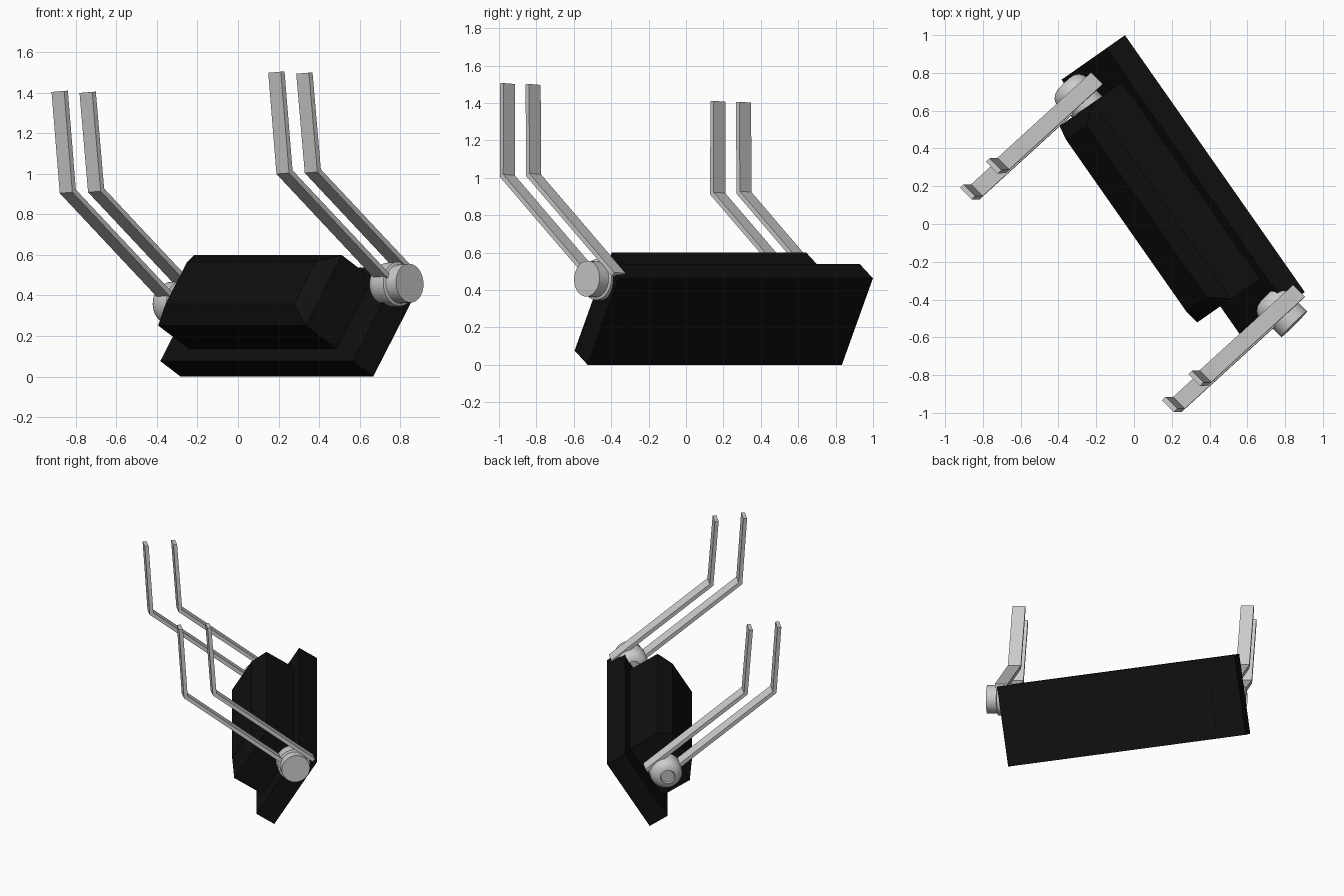
import bpy, bmesh, math
from mathutils import Matrix, Vector

cube = bpy.data.objects.get("Cube")
if cube:
    bpy.data.objects.remove(cube, do_unlink=True)


def material(name, value):
    m = bpy.data.materials.new(name)
    m.use_nodes = True
    colour = (value, value, value, 1)
    m.diffuse_color = colour
    m.node_tree.nodes["Principled BSDF"].inputs["Base Color"].default_value = colour
    return m


BLACK = material("matte black", 0.005)
GREY = material("light grey", 0.6)


def finish(name, bm, mat, frame):
    bmesh.ops.recalc_face_normals(bm, faces=bm.faces)
    mesh = bpy.data.meshes.new(name)
    bm.to_mesh(mesh)
    bm.free()
    mesh.transform(frame)
    mesh.materials.append(mat)
    obj = bpy.data.objects.new(name, mesh)
    bpy.context.collection.objects.link(obj)
    return obj


def box(half_x, y0, y1, z0, z1):
    bm = bmesh.new()
    bmesh.ops.create_cube(bm, size=1)
    for v in bm.verts:
        v.co = (2 * half_x * v.co.x, y0 if v.co.y < 0 else y1, z0 if v.co.z < 0 else z1)
    return bm


def arm(name, path, width, thick, frame):
    """Flat bar bent along a path in the local XZ plane, with mitred corners."""
    pts = [Vector(p) for p in path]
    dirs = [(b - a).normalized() for a, b in zip(pts, pts[1:])]
    left, right = [], []
    for i, p in enumerate(pts):
        d0, d1 = dirs[max(i - 1, 0)], dirs[min(i, len(dirs) - 1)]
        n0, n1 = Vector((-d0.y, d0.x)), Vector((-d1.y, d1.x))
        mitre = (n0 + n1).normalized()
        off = mitre * (thick / 2 / mitre.dot(n0))
        left.append(p + off)
        right.append(p - off)
    bm = bmesh.new()
    rings = []
    for a, b in zip(left, right):
        rings.append([bm.verts.new((q.x, s * width / 2, q.y))
                      for q, s in ((a, -1), (a, 1), (b, 1), (b, -1))])
    for r0, r1 in zip(rings, rings[1:]):
        for k in range(4):
            j = (k + 1) % 4
            bm.faces.new((r0[k], r0[j], r1[j], r1[k]))
    bm.faces.new(rings[0])
    bm.faces.new(rings[-1])
    return finish(name, bm, GREY, frame)


def lathe(name, profile, frame):
    """Spin (radius, y) points around the local Y axis."""
    bm = bmesh.new()
    verts = [bm.verts.new((r, y, 0)) for r, y in profile]
    edges = [bm.edges.new(pair) for pair in zip(verts, verts[1:])]
    bmesh.ops.spin(bm, geom=verts + edges, cent=(0, 0, 0), axis=(0, 1, 0),
                   angle=math.tau, steps=40, use_duplicate=False)
    bmesh.ops.remove_doubles(bm, verts=bm.verts, dist=0.0005)
    obj = finish(name, bm, GREY, frame)
    bpy.ops.object.select_all(action="DESELECT")
    obj.select_set(True)
    bpy.context.view_layer.objects.active = obj
    bpy.ops.object.shade_smooth_by_angle(angle=math.radians(35))


# Leaning body: back plate and chamfered front housing
yaw = Matrix.Rotation(math.radians(-55), 4, "Z")
origin = yaw @ Vector((-0.016, 0.124, 0.076))
body = Matrix.Translation(origin) @ yaw @ Matrix.Rotation(math.radians(-32), 4, "X")

finish("back_plate", box(0.83, 0, 0.143, 0, 0.545), BLACK, body)

housing = box(0.635, -0.22, 0.146, 0.07, 0.48)
front = min(housing.faces, key=lambda f: f.calc_center_median().y)
bmesh.ops.recalc_face_normals(housing, faces=housing.faces)
bmesh.ops.inset_region(housing, faces=[front], thickness=0.082, use_even_offset=True)
for v in front.verts:
    v.co.y = -0.287
finish("front_housing", housing, BLACK, body)

# Two matching hinges, each carrying a pair of bent arms
hub_profile = [(0, -0.095), (0.045, -0.095), (0.05, -0.105), (0.07, -0.1),
               (0.092, -0.085), (0.106, -0.06), (0.11, -0.04), (0.11, 0.03),
               (0.096, 0.035), (0.096, 0.105), (0, 0.105)]
lower_path = [(-0.766, 1.05), (-0.738, 0.555), (-0.02, -0.012)]
upper_path = [(-0.571, 1.045), (-0.54, 0.56), (0.135, 0.027)]

for side, place in (("left", (0.774, -0.456, 0.455)), ("right", (-0.296, 0.669, 0.36))):
    # local X runs backwards, local Y runs along the hinge axis
    frame = (Matrix.Translation(place) @ Matrix.Rotation(math.radians(45), 4, "Z")
             @ Matrix.Scale(-1, 4, (0, 1, 0)) @ Matrix.Rotation(math.radians(3.3), 4, "X"))
    lathe(side + "_hinge", hub_profile, frame)
    arm(side + "_lower_arm", lower_path, 0.088, 0.026, frame)
    arm(side + "_upper_arm", upper_path, 0.088, 0.026, frame)
